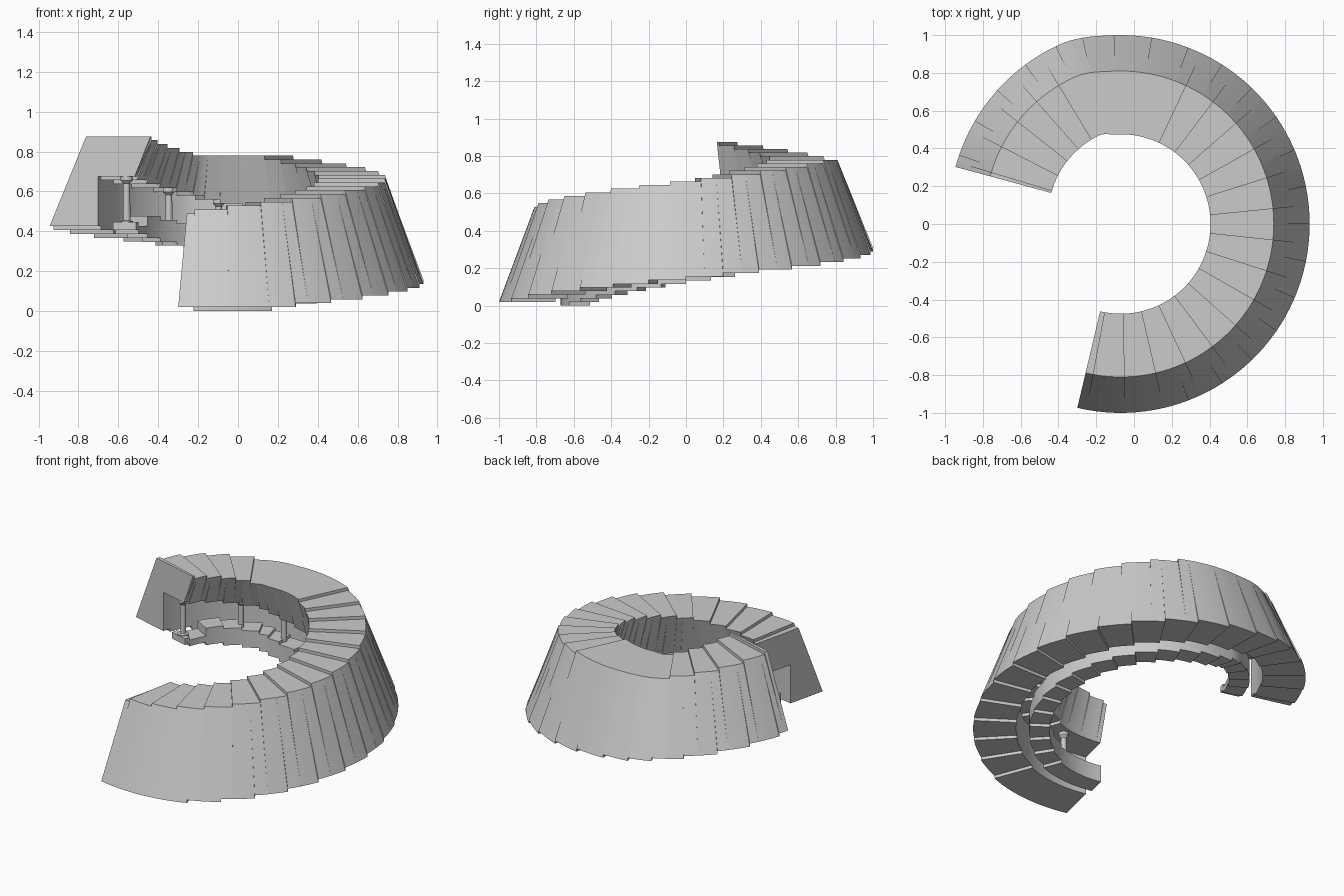
import bpy, bmesh, math

if "Cube" in bpy.data.objects:
    bpy.data.objects.remove(bpy.data.objects["Cube"])

RISE = 0.0193
START, END = -103.3, 164.8
# angles (degrees) where the upper stair and the lower gallery rise by one step
TOP_STEPS = [-100.5 + 11.8 * k for k in range(15)] + [121.0, 131.3, 141.7, 152.8, 163.2]
LOW_STEPS = [-69 + 11.5 * k for k in range(21)]


def top_z(a):
    return 0.49 + RISE * sum(a > s for s in TOP_STEPS)


def low_z(a):
    return 0.02 + RISE * sum(a > s for s in LOW_STEPS)


def place(r, a, z):
    # the last flight turns around a slightly shifted centre
    t = min(max((a - 92) / 29, 0), 1)
    t = t * t * (3 - 2 * t)
    c = math.radians(a)
    return (-0.07 + 0.09 * t + r * math.cos(c), 0.04 * t + r * math.sin(c), z)


def finish(name, bm, smooth=True):
    bmesh.ops.dissolve_degenerate(bm, dist=1e-5, edges=bm.edges)
    bmesh.ops.recalc_face_normals(bm, faces=bm.faces)
    me = bpy.data.meshes.new(name)
    bm.to_mesh(me)
    bm.free()
    ob = bpy.data.objects.new(name, me)
    bpy.context.collection.objects.link(ob)
    if smooth:
        bpy.context.view_layer.objects.active = ob
        ob.select_set(True)
        bpy.ops.object.shade_smooth_by_angle(angle=math.radians(20))
        ob.select_set(False)
    return ob


def sweep(name, section, steps, a0=START, a1=END):
    """Sweep a stepped cross-section; each riser angle gets two rings."""
    cuts = sorted({a0, a1, *[s for s in steps if a0 < s < a1]})
    bm = bmesh.new()
    prev = None
    for s, e in zip(cuts, cuts[1:]):
        n = max(1, round((e - s) / 3))
        prof = section((s + e) / 2)
        for i in range(n + 1):
            a = s + (e - s) * i / n
            ring = [bm.verts.new(place(r, a, z)) for r, z in prof]
            if prev:
                for j in range(len(ring)):
                    k = (j + 1) % len(ring)
                    bm.faces.new((prev[j], prev[k], ring[k], ring[j]))
            else:
                bm.faces.new(ring)
            prev = ring
    bm.faces.new(prev)
    return finish(name, bm)


# battered wall with stair on top and gallery recess on the inside
def wall_section(a):
    t, b = top_z(a), low_z(a)
    return [(1.0, b), (0.81, t), (0.475, t), (0.558, b + 0.25), (0.747, b + 0.25), (0.747, b)]


sweep("stair_wall", wall_section, TOP_STEPS + LOW_STEPS)


# gallery parapet under the columns, low at the very end
def parapet_section(height):
    def section(a):
        b = low_z(a) - 0.02
        return [(0.67, b), (0.67, b + height), (0.55, b + height), (0.55, b)]
    return section


sweep("gallery_parapet", parapet_section(0.11), LOW_STEPS, START, 149.5)
sweep("gallery_parapet_end", parapet_section(0.04), LOW_STEPS, 149.5, END)


# gallery columns: base, shaft and capital turned as one profile
def column(i, a):
    b, top = low_z(a), low_z(a) + 0.25
    prof = [(0.032, b), (0.032, b + 0.025), (0.019, b + 0.03), (0.017, top - 0.035),
            (0.03, top - 0.02), (0.03, top)]
    cx, cy, _ = place(0.61, a, 0)
    bm = bmesh.new()
    rings = []
    for r, z in prof:
        rings.append([bm.verts.new((cx + r * math.cos(t * math.pi / 8),
                                    cy + r * math.sin(t * math.pi / 8), z)) for t in range(16)])
    for lo, hi in zip(rings, rings[1:]):
        for t in range(16):
            u = (t + 1) % 16
            bm.faces.new((lo[t], lo[u], hi[u], hi[t]))
    bm.faces.new(rings[0])
    bm.faces.new(rings[-1])
    finish(f"gallery_column_{i}", bm)


for i in range(8):
    column(i, 161.5 - 34.5 * i)
